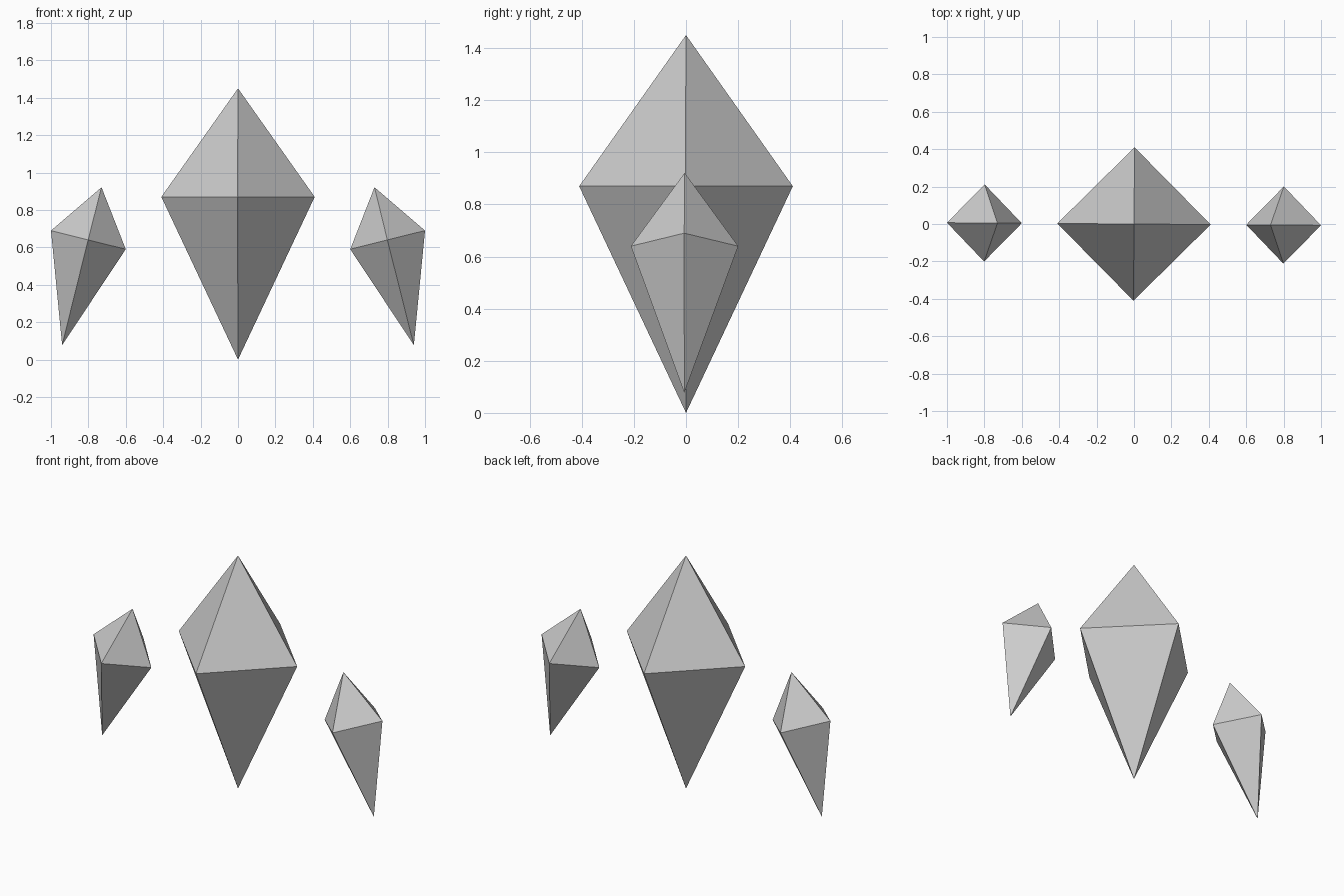
import bpy, bmesh
from math import cos, sin, pi, radians
from mathutils import Matrix

if "Cube" in bpy.data.objects:
    bpy.data.objects.remove(bpy.data.objects["Cube"])

YAW = Matrix.Rotation(radians(-0.4), 4, 'Z')  # the whole group is turned very slightly


def crystal(name, radius, up, down, centre, tilt=0.0):
    """Four-sided bipyramid around its girdle centre, tilted in the front plane."""
    bm = bmesh.new()
    ring = [bm.verts.new((radius * cos(i * pi / 2), radius * sin(i * pi / 2), 0)) for i in range(4)]
    top = bm.verts.new((0, 0, up))
    bottom = bm.verts.new((0, 0, -down))
    for i in range(4):
        a, b = ring[i], ring[(i + 1) % 4]
        bm.faces.new((a, b, top))
        bm.faces.new((b, a, bottom))
    bm.transform(YAW @ Matrix.Translation(centre) @ Matrix.Rotation(radians(tilt), 4, 'Y'))
    mesh = bpy.data.meshes.new(name)
    bm.to_mesh(mesh)
    bm.free()
    obj = bpy.data.objects.new(name, mesh)
    bpy.context.collection.objects.link(obj)
    return obj


# Large upright crystal in the middle
crystal("centre_crystal", 0.41, 0.58, 0.87, (0, 0, 0.87))

# Small crystals either side, their tips leaning inwards
for side, label in ((-1, "left"), (1, "right")):
    crystal(label + "_crystal", 0.206, 0.29, 0.58, (side * 0.80, 0, 0.64), -14 * side)
